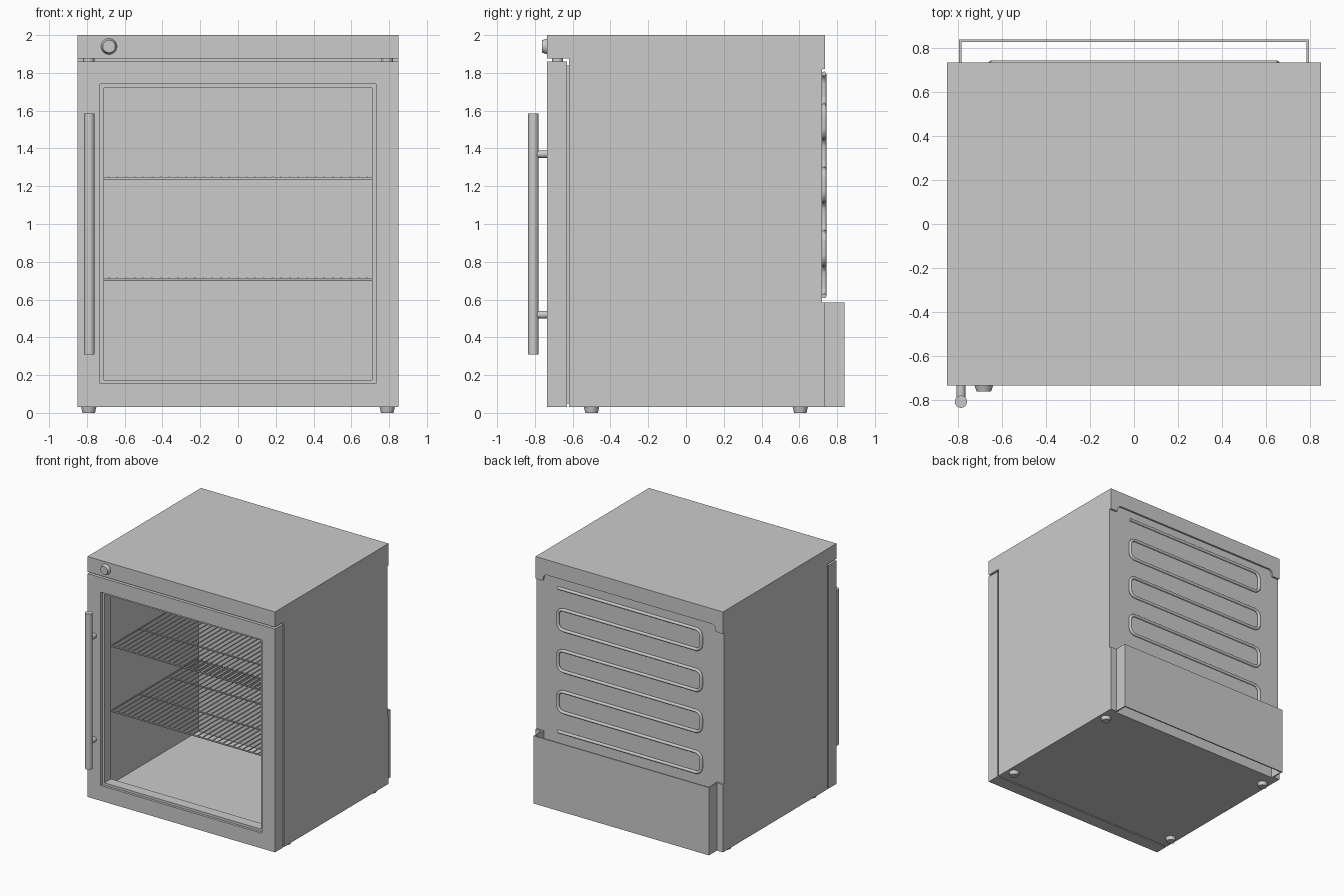
import bpy, bmesh, math
from mathutils import Matrix, Vector

if "Cube" in bpy.data.objects:
    bpy.data.objects.remove(bpy.data.objects["Cube"])


def finish(name, bm, smooth=False):
    bmesh.ops.recalc_face_normals(bm, faces=bm.faces[:])
    me = bpy.data.meshes.new(name)
    bm.to_mesh(me)
    bm.free()
    ob = bpy.data.objects.new(name, me)
    bpy.context.collection.objects.link(ob)
    if smooth:
        bpy.ops.object.select_all(action='DESELECT')
        ob.select_set(True)
        bpy.context.view_layer.objects.active = ob
        bpy.ops.object.shade_smooth_by_angle(angle=math.radians(35))
    return ob


def box(name, x0, x1, y0, y1, z0, z1):
    bm = bmesh.new()
    m = Matrix.Translation(((x0 + x1) / 2, (y0 + y1) / 2, (z0 + z1) / 2))
    m = m @ Matrix.Diagonal((x1 - x0, y1 - y0, z1 - z0, 1))
    bmesh.ops.create_cube(bm, size=1, matrix=m)
    return finish(name, bm)


def rect_loft(name, rects, closed):
    """Join rectangles (half width, z0, z1, y); close into a ring or cap both ends."""
    bm = bmesh.new()
    loops = [[bm.verts.new((x, y, z)) for x, z in ((-h, a), (h, a), (h, b), (-h, b))]
             for h, a, b, y in rects]
    pairs = list(zip(loops, loops[1:])) + ([(loops[-1], loops[0])] if closed else [])
    for p, q in pairs:
        for i in range(4):
            j = (i + 1) % 4
            bm.faces.new((p[i], p[j], q[j], q[i]))
    if not closed:
        bm.faces.new(loops[0])
        bm.faces.new(loops[-1])
    return finish(name, bm)


def prism(name, pts, direction):
    """Extrude a flat outline."""
    bm = bmesh.new()
    f = bm.faces.new([bm.verts.new(p) for p in pts])
    r = bmesh.ops.extrude_face_region(bm, geom=[f])
    vs = [v for v in r['geom'] if isinstance(v, bmesh.types.BMVert)]
    bmesh.ops.translate(bm, verts=vs, vec=direction)
    return finish(name, bm)


def rod(name, a, b, r1, r2=None, seg=24):
    a, b = Vector(a), Vector(b)
    d = b - a
    bm = bmesh.new()
    m = Matrix.Translation((a + b) / 2) @ d.to_track_quat('Z', 'Y').to_matrix().to_4x4()
    bmesh.ops.create_cone(bm, cap_ends=True, segments=seg, radius1=r1,
                          radius2=r1 if r2 is None else r2, depth=d.length, matrix=m)
    return finish(name, bm, True)


def tubes(name, paths, r, res):
    cu = bpy.data.curves.new(name, 'CURVE')
    cu.dimensions = '3D'
    cu.bevel_depth = r
    cu.bevel_resolution = res
    cu.use_fill_caps = True
    for path in paths:
        sp = cu.splines.new('POLY')
        sp.points.add(len(path) - 1)
        for p, co in zip(sp.points, path):
            p.co = (*co, 1)
    ob = bpy.data.objects.new(name, cu)
    bpy.context.collection.objects.link(ob)
    return ob


# Cabinet with an open-fronted cavity, and the overhanging top
rect_loft("cabinet", [(.85, .03, 1.875, .72), (.85, .03, 1.875, -.62),
                      (.75, .10, 1.78, -.62), (.75, .10, 1.78, .56)], False)
box("top_panel", -.85, .85, -.735, .735, 1.875, 2.0)

# Corner tabs below the rear lip of the top
for s, side in ((-1, "left"), (1, "right")):
    prism(f"rear_tab_{side}", [(s * x, .72, z) for x, z in
          ((.85, 1.875), (.85, 1.82), (.785, 1.82), (.775, 1.86), (.755, 1.875))], (0, .015, 0))

# Door frame, stepped inner trim and gasket
rect_loft("door_frame", [(.85, .03, 1.86, -.735), (.73, .155, 1.74, -.735),
                         (.73, .155, 1.74, -.715), (.71, .175, 1.72, -.715),
                         (.71, .175, 1.72, -.63), (.85, .03, 1.86, -.63)], True)
rect_loft("door_gasket", [(.83, .05, 1.84, -.63), (.75, .13, 1.76, -.63),
                          (.75, .13, 1.76, -.62), (.83, .05, 1.84, -.62)], True)

# Hinge spacers between the door and the top
for s, side in ((-1, "left"), (1, "right")):
    rod(f"hinge_pin_{side}", (s * .79, -.68, 1.86), (s * .79, -.68, 1.875), .03)

# Handle
rod("handle_bar", (-.787, -.808, .31), (-.787, -.808, 1.585), .028, seg=32)
for z, n in ((.52, "lower"), (1.37, "upper")):
    rod(f"handle_post_{n}", (-.787, -.80, z), (-.787, -.735, z), .02)

# Thermostat knob
rod("knob", (-.683, -.735, 1.94), (-.683, -.762, 1.94), .042, .033, 32)

# Feet
for x in (-.79, .79):
    for y, n in ((-.50, "front"), (.605, "rear")):
        rod(f"foot_{n}_{'left' if x < 0 else 'right'}", (x, y, 0), (x, y, .03), .033, .04)

# Wire shelves: closely spaced rods over a few cross bars
N = 33
for z, n in ((.71, "lower"), (1.243, "upper")):
    xs = [-.73 + 1.46 * i / (N - 1) for i in range(N)]
    tubes(f"shelf_rods_{n}", [[(x, -.59, z + .003), (x, .52, z + .003)] for x in xs], .005, 1)
    tubes(f"shelf_bars_{n}", [[(-.74, y, z - .003), (.74, y, z - .003)]
                              for y in (-.585, -.22, .15, .515)], .006, 1)

# Condenser coil: eight runs joined by rounded bends
top, pitch, r, end = 1.795, .168, .05, .65
path = [(end, .731, top)]
for i in range(7):
    s = -1 if i % 2 == 0 else 1
    z0, z1 = top - i * pitch, top - (i + 1) * pitch
    arc = [math.radians(90 * k / 6) for k in range(7)]
    path += [(s * (end - r + r * math.sin(a)), .731, z0 - r + r * math.cos(a)) for a in arc]
    path += [(s * (end - r + r * math.cos(a)), .731, z1 + r - r * math.sin(a)) for a in arc]
path.append((end, .731, top - 7 * pitch))
tubes("condenser_coil", [path], .012, 3)

# Rear cover: bent sheet with side flanges, open above and below
half = [(.85, .72), (.85, .735), (.795, .735), (.795, .838)]
inner = [(.785, .828), (.785, .72)]
outline = half + [(-x, y) for x, y in reversed(half)] \
    + [(-x, y) for x, y in reversed(inner)] + inner
prism("rear_cover", [(x, y, .03) for x, y in outline], (0, 0, .555))
